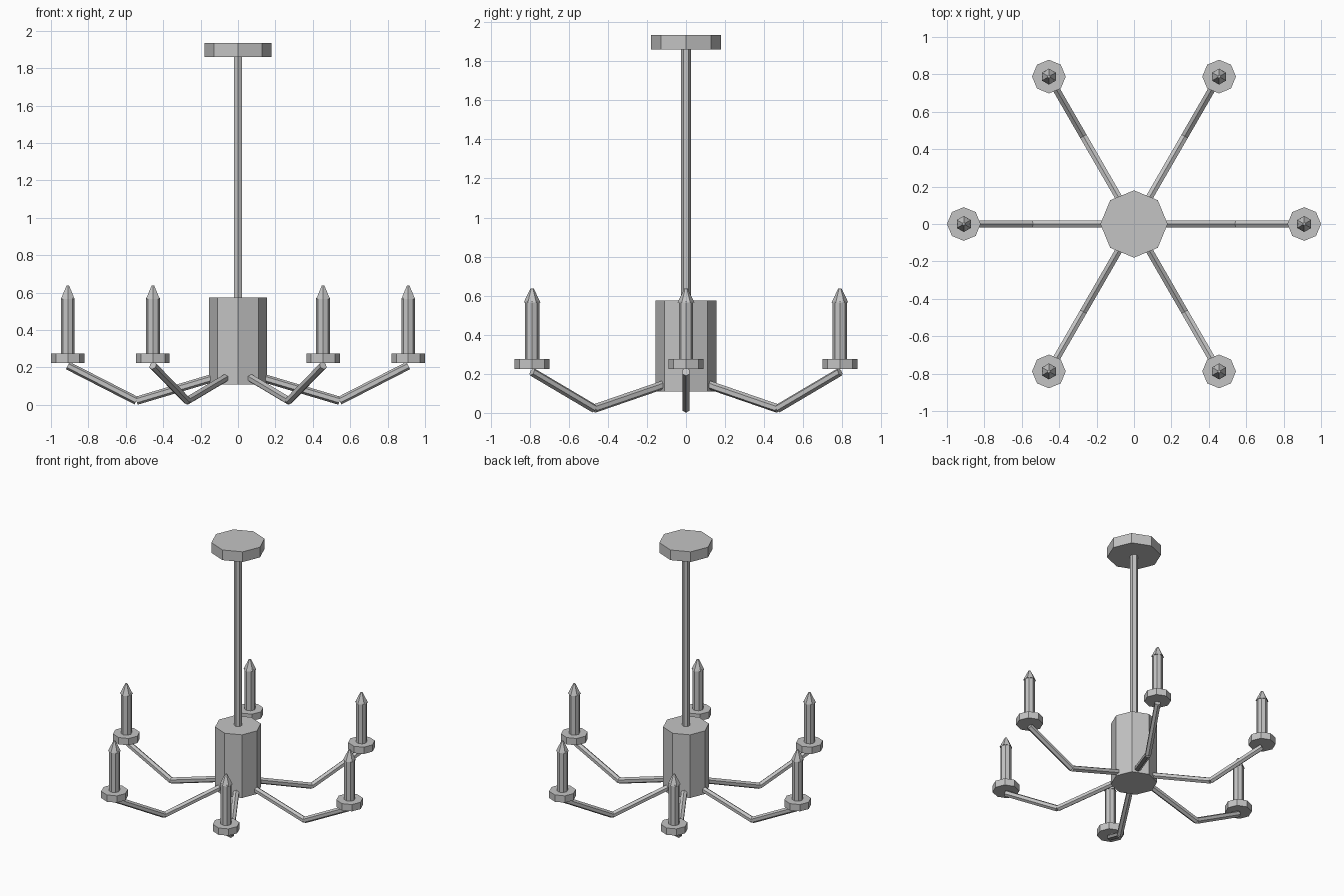
import bpy
import math
from mathutils import Vector

if "Cube" in bpy.data.objects:
    bpy.data.objects.remove(bpy.data.objects["Cube"])

metal = bpy.data.materials.new("grey metal")
metal.diffuse_color = (0.55, 0.55, 0.55, 1)
metal.use_nodes = True
metal.node_tree.nodes["Principled BSDF"].inputs["Base Color"].default_value = metal.diffuse_color


def prism(name, start, end, sides, r1, r2=None):
    """Flat-sided prism or cone frustum running from start to end."""
    a, b = Vector(start), Vector(end)
    axis = b - a
    bpy.ops.mesh.primitive_cone_add(
        vertices=sides, radius1=r1, radius2=r1 if r2 is None else r2,
        depth=axis.length, location=(a + b) / 2)
    ob = bpy.context.object
    ob.name = name
    if abs(axis.x) + abs(axis.y) > 1e-6:
        # keep one corner of the section pointing up
        ob.rotation_euler = axis.to_track_quat('Z', 'Y').to_euler()
    ob.data.materials.append(metal)
    return ob


# Ceiling mount, hanging rod and central hub
prism("ceiling_mount", (0, 0, 1.86), (0, 0, 1.935), 8, 0.18)
prism("hanging_rod", (0, 0, 0.56), (0, 0, 1.87), 6, 0.026)
prism("hub", (0, 0, 0.11), (0, 0, 0.575), 8, 0.155)

# Six bent arms, each with a drip plate, candle and pointed bulb
for i in range(6):
    angle = i * math.pi / 3
    c, s = math.cos(angle), math.sin(angle)

    def at(r, z):
        return (r * c, r * s, z)

    prism("inner_arm", at(0.09, 0.157), at(0.543, 0.022), 6, 0.022)
    prism("outer_arm", at(0.543, 0.022), at(0.91, 0.21), 6, 0.022)
    prism("drip_plate", at(0.91, 0.225), at(0.91, 0.275), 8, 0.09)
    # these stand upright, so they keep the same orientation on every arm
    prism("candle", at(0.91, 0.27), at(0.91, 0.572), 8, 0.037)
    prism("bulb", at(0.91, 0.565), at(0.91, 0.638), 6, 0.043, 0.008)
